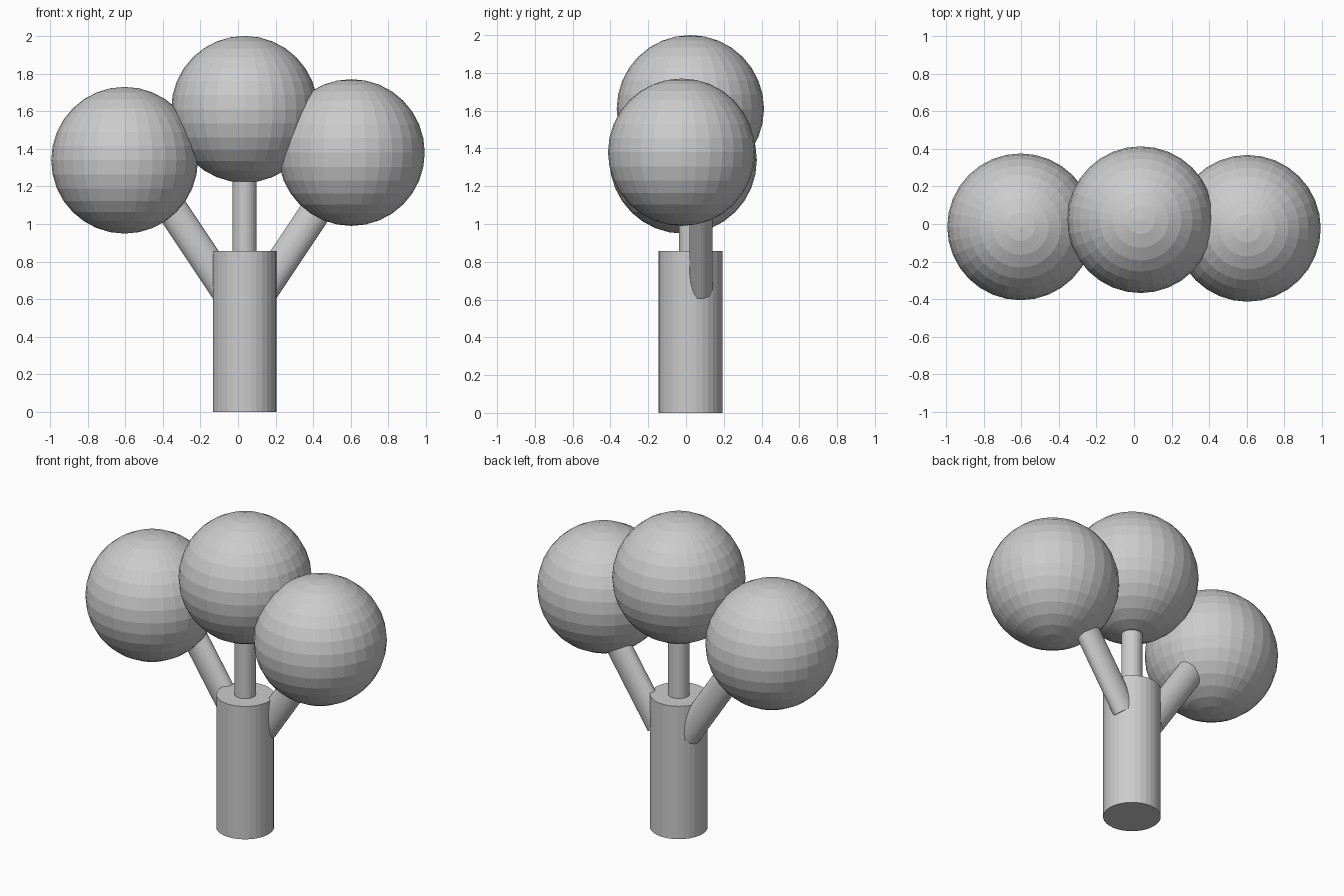
import bpy
from mathutils import Vector

if "Cube" in bpy.data.objects:
    bpy.data.objects.remove(bpy.data.objects["Cube"])

TRUNK_X, TRUNK_Y = 0.035, 0.023


def rod(name, a, b, rx, ry):
    """Flat-shaded cylinder from a to b, with an elliptical section rx by ry."""
    a, b = Vector(a), Vector(b)
    bpy.ops.mesh.primitive_cylinder_add(vertices=32, radius=1, depth=1)
    ob = bpy.context.object
    ob.name = name
    d = b - a
    ob.location = (a + b) / 2
    ob.rotation_euler = (0, Vector((0, 0, 1)).angle(d) * (1 if d.x >= 0 else -1), 0)
    ob.scale = (rx, ry, d.length)
    return ob


def crown(name, loc):
    bpy.ops.mesh.primitive_uv_sphere_add(segments=32, ring_count=16, radius=0.39, location=loc)
    bpy.context.object.name = name


# Trunk and central stem
rod("trunk", (TRUNK_X, TRUNK_Y, 0), (TRUNK_X, TRUNK_Y, 0.857), 0.169, 0.169)
rod("middle_branch", (TRUNK_X, TRUNK_Y, 0.8), (TRUNK_X, TRUNK_Y, 1.35), 0.063, 0.061)

# Slanted side branches, mirrored about the trunk
for side, name in ((-1, "left_branch"), (1, "right_branch")):
    rod(name, (TRUNK_X + side * 0.10, 0.08, 0.65),
        (TRUNK_X + side * 0.467, 0.08, 1.2), 0.083, 0.061)

# Leaf crowns
crown("left_crown", (-0.603, -0.015, 1.339))
crown("middle_crown", (TRUNK_X, TRUNK_Y, 1.61))
crown("right_crown", (0.603, -0.023, 1.38))
